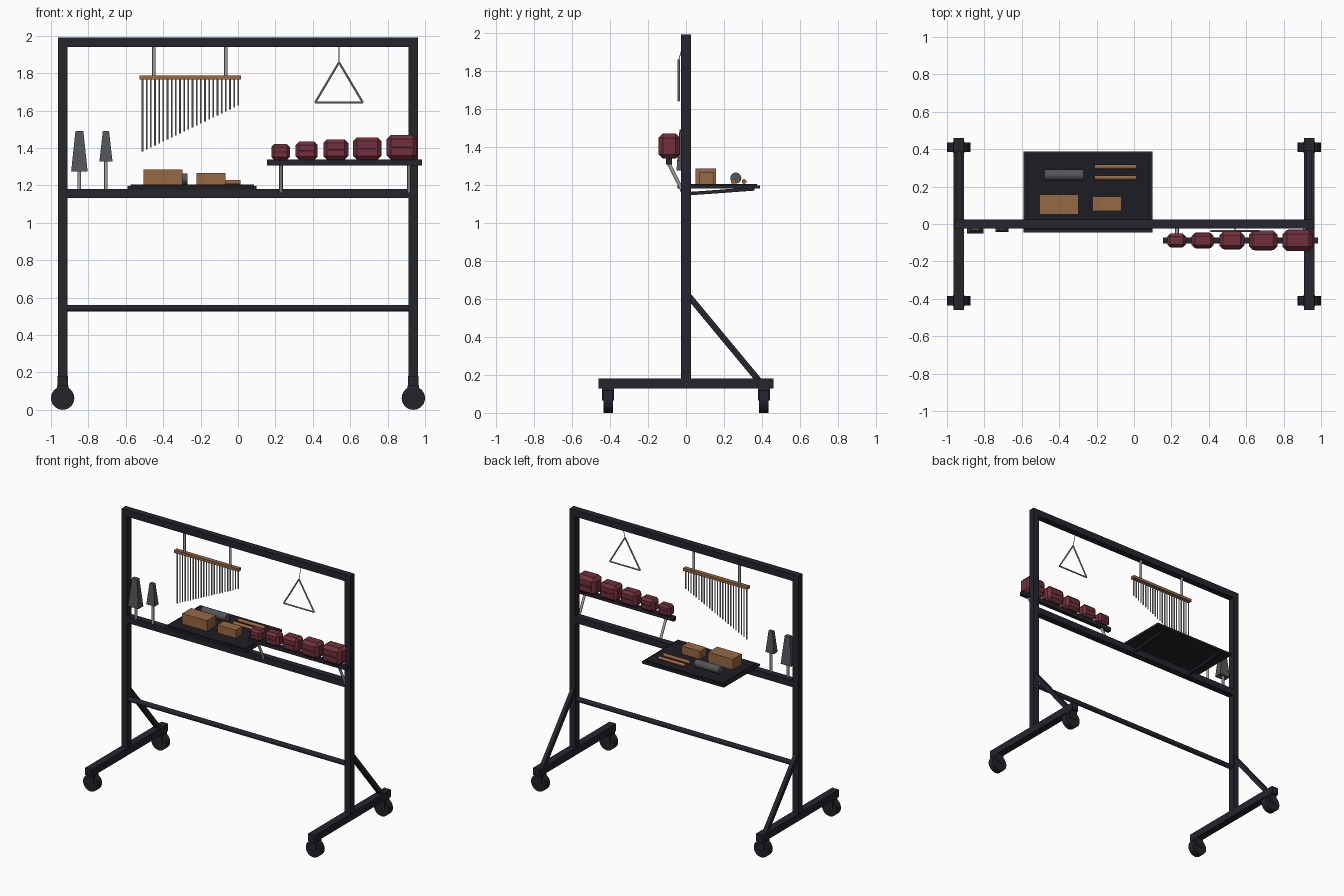
import bpy, bmesh, math
from mathutils import Vector

if "Cube" in bpy.data.objects:
    bpy.data.objects.remove(bpy.data.objects["Cube"])


def material(name, r, g, b):
    m = bpy.data.materials.new(name)
    m.diffuse_color = (r, g, b, 1)
    m.use_nodes = True
    m.node_tree.nodes["Principled BSDF"].inputs["Base Color"].default_value = m.diffuse_color
    return m


FRAME = material("black_steel", 0.018, 0.018, 0.027)
FELT = material("dark_felt", 0.012, 0.012, 0.018)
RUBBER = material("rubber", 0.016, 0.016, 0.022)
CHROME = material("chrome", 0.36, 0.36, 0.36)
STEEL = material("bell_steel", 0.09, 0.092, 0.1)
WOOD = material("warm_wood", 0.31, 0.14, 0.06)
RED = material("red_lacquer", 0.165, 0.03, 0.047)
DARK_RED = material("dark_red", 0.05, 0.008, 0.014)


def finish(name, bm, mat, smooth=False):
    bmesh.ops.recalc_face_normals(bm, faces=bm.faces)
    me = bpy.data.meshes.new(name)
    bm.to_mesh(me)
    bm.free()
    me.materials.append(mat)
    ob = bpy.data.objects.new(name, me)
    bpy.context.collection.objects.link(ob)
    if smooth:
        bpy.ops.object.select_all(action='DESELECT')
        ob.select_set(True)
        bpy.context.view_layer.objects.active = ob
        bpy.ops.object.shade_smooth_by_angle(angle=math.radians(40))
    return ob


def box(name, x, y, z, mat, bevel=0, taper=1):
    """Box from (min, max) ranges; taper narrows the top."""
    bm = bmesh.new()
    bmesh.ops.create_cube(bm, size=1)
    c = [(r[0] + r[1]) / 2 for r in (x, y, z)]
    s = [r[1] - r[0] for r in (x, y, z)]
    for v in bm.verts:
        k = taper if v.co.z > 0 else 1
        v.co = (c[0] + v.co.x * s[0] * k, c[1] + v.co.y * s[1] * k, c[2] + v.co.z * s[2])
    if bevel:
        bmesh.ops.bevel(bm, geom=bm.edges[:], offset=bevel, segments=1, affect='EDGES')
    return finish(name, bm, mat)


def rod(name, a, b, r, mat, sides=12):
    """Round bar between two points."""
    a, b = Vector(a), Vector(b)
    bm = bmesh.new()
    bmesh.ops.create_cone(bm, cap_ends=True, segments=sides, radius1=r, radius2=r, depth=(b - a).length)
    q = (b - a).to_track_quat('Z', 'Y')
    for v in bm.verts:
        v.co = q @ v.co + (a + b) / 2
    return finish(name, bm, mat, True)


def beam(name, x, w, p, q, t, mat):
    """Square bar in the side plane between (y, z) points p and q."""
    d = (Vector(q) - Vector(p)).normalized()
    n = Vector((-d.y, d.x)) * t / 2
    pts = [Vector(p) + n, Vector(q) + n, Vector(q) - n, Vector(p) - n]
    bm = bmesh.new()
    f = bm.faces.new([bm.verts.new((x - w / 2, v.x, v.y)) for v in pts])
    ext = bmesh.ops.extrude_face_region(bm, geom=[f])
    for v in ext['geom']:
        if isinstance(v, bmesh.types.BMVert):
            v.co.x += w
    return finish(name, bm, mat)


# Rolling frame: posts, feet, braces, casters
PX = 0.9375
for s, side in ((-1, "left"), (1, "right")):
    x = s * PX
    box(f"{side}_post", (x - .025, x + .025), (-.025, .025), (.17, 1.99), FRAME)
    box(f"{side}_foot", (x - .028, x + .028), (-.46, .46), (.127, .182), FRAME)
    beam(f"{side}_brace", x, .03, (0.0, .632), (.385, .168), .032, FRAME)
    for y in (-.41, .41):
        box(f"{side}_caster_fork", (x - .03, x + .03), (y - .031, y + .031), (.065, .13), FRAME)
        rod(f"{side}_wheel", (x, y - .025, .0625), (x, y + .025, .0625), .0625, RUBBER, 24)

# Cross bars
box("top_bar", (-PX, PX), (-.025, .025), (1.94, 1.99), FRAME)
box("middle_bar", (-PX, PX), (-.025, .025), (1.132, 1.181), FRAME)
rod("lower_bar", (-PX, 0, .543), (PX, 0, .543), .0185, FRAME)

# Tray with felt top and support brackets
box("tray", (-.59, .10), (-.045, .388), (1.18, 1.196), FRAME)
box("tray_felt", (-.575, .085), (-.03, .373), (1.196, 1.205), FELT)
for x in (-.5, .01):
    beam("tray_bracket", x, .02, (.015, 1.153), (.36, 1.178), .018, FRAME)

# Wood blocks, shaker and claves on the tray
box("wood_block_large_a", (-.505, -.401), (.05, .158), (1.203, 1.285), WOOD)
box("wood_block_large_b", (-.401, -.297), (.05, .158), (1.203, 1.285), WOOD)
box("wood_block_small", (-.222, -.067), (.07, .147), (1.203, 1.266), WOOD)
rod("shaker", (-.478, .262, 1.235), (-.27, .262, 1.235), .029, STEEL, 20)
for y in (.248, .306):
    rod("clave", (-.21, y, 1.217), (.013, y, 1.217), .0125, WOOD)

# Cowbells on rods
for x, w, d, z in ((-.848, .088, .06, 1.275), (-.706, .07, .048, 1.328)):
    rod("cowbell_rod", (x, -.015, 1.17), (x, -.015, z + .02), .0095, CHROME)
    box("cowbell", (x - w / 2, x + w / 2), (-.02 - d / 2, -.02 + d / 2), (z, 1.49), STEEL, taper=.48)

# Bar chimes: hangers, wooden bar, graded tubes
for x in (-.45, -.065):
    rod("chime_hanger", (x, 0, 1.775), (x, 0, 1.95), .009, CHROME)
box("chime_bar", (-.527, .015), (-.016, .016), (1.766, 1.787), WOOD)
COUNT = 24
for i in range(COUNT):
    t = i / (COUNT - 1)
    x = -.511 + .513 * t
    rod("chime", (x, 0, 1.38 + .247 * t), (x, 0, 1.77), .0045, CHROME, 8)

# Triangle on a cord
corners = [(.54, -.038, 1.858), (.412, -.038, 1.642), (.668, -.038, 1.642)]
for i in range(3):
    rod("triangle_side", corners[i], corners[(i + 1) % 3], .0055, CHROME, 8)
rod("triangle_cord", (.54, -.012, 1.945), (.54, -.038, 1.858), .002, CHROME, 6)

# Temple blocks on a rail with slanted supports
box("temple_rail", (.155, .984), (-.104, -.073), (1.307, 1.338), FRAME)
for x in (.23, .914):
    rod("rail_support", (x, -.092, 1.315), (x, -.018, 1.165), .0095, CHROME)
for x, w, d, top in ((.228, .10, .072, 1.42), (.367, .118, .082, 1.434), (.523, .134, .093, 1.446),
                     (.691, .15, .104, 1.457), (.876, .163, .113, 1.47)):
    y, h = -.088, top - 1.337
    box("temple_block", (x - w / 2, x + w / 2), (y - d / 2, y + d / 2), (1.337, top), RED, bevel=.15 * h + .003)
    for e in (-1, 1):
        yy = y + e * d / 2
        box("temple_block_slot", (x - w * .32, x + w * .32), (yy - .001, yy + .001),
            (1.337 + h * .46, 1.337 + h * .53), DARK_RED)
